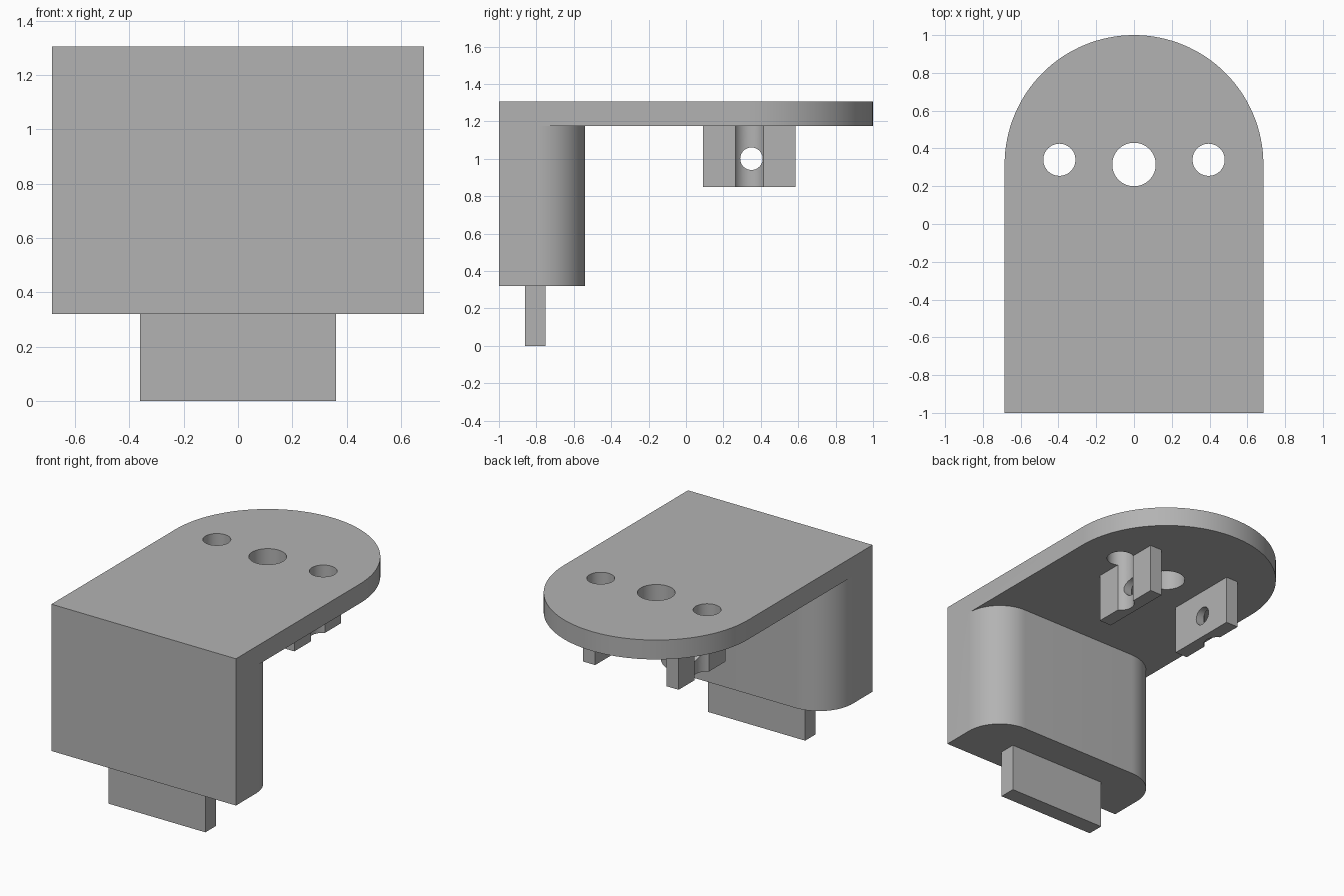
import bpy
import bmesh
from math import pi, cos, sin, radians
from mathutils import Matrix

if "Cube" in bpy.data.objects:
    bpy.data.objects.remove(bpy.data.objects["Cube"], do_unlink=True)

GREY = (0.45, 0.45, 0.45, 1.0)
grey = bpy.data.materials.new("plain grey")
grey.use_nodes = True
grey.diffuse_color = GREY
grey.node_tree.nodes["Principled BSDF"].inputs["Base Color"].default_value = GREY

HALF_W = 0.685                    # half width of plate and leg
PLATE_Z, TOP_Z, LEG_Z = 1.175, 1.305, 0.32


def add_object(name, bm):
    bmesh.ops.recalc_face_normals(bm, faces=bm.faces)
    mesh = bpy.data.meshes.new(name)
    bm.to_mesh(mesh)
    bm.free()
    mesh.materials.append(grey)
    obj = bpy.data.objects.new(name, mesh)
    bpy.context.collection.objects.link(obj)
    return obj


def prism(name, outline, z0, z1):
    """Extrude a plan outline from z0 up to z1."""
    bm = bmesh.new()
    face = bm.faces.new([bm.verts.new((x, y, z0)) for x, y in outline])
    top = bmesh.ops.extrude_face_region(bm, geom=[face])["geom"]
    verts = [v for v in top if isinstance(v, bmesh.types.BMVert)]
    bmesh.ops.translate(bm, verts=verts, vec=(0, 0, z1 - z0))
    return add_object(name, bm)


def box(name, x0, x1, y0, y1, z0, z1):
    return prism(name, [(x0, y0), (x1, y0), (x1, y1), (x0, y1)], z0, z1)


def arc(cx, cy, r, start, end, steps):
    angles = [start + (end - start) * i / steps for i in range(steps + 1)]
    return [(cx + r * cos(a), cy + r * sin(a)) for a in angles]


def rod(center, r, depth, axis="Z"):
    bm = bmesh.new()
    turn = Matrix.Rotation(pi / 2, 4, "Y") if axis == "X" else Matrix()
    bmesh.ops.create_cone(bm, cap_ends=True, segments=64, radius1=r, radius2=r,
                          depth=depth, matrix=Matrix.Translation(center) @ turn)
    obj = add_object("hole_cutter", bm)
    obj.hide_render = True
    return obj


def combine(target, tool, operation):
    """Apply a boolean and discard the tool object."""
    mod = target.modifiers.new(operation, "BOOLEAN")
    mod.operation, mod.solver, mod.object = operation, "EXACT", tool
    bpy.context.view_layer.objects.active = target
    bpy.ops.object.modifier_apply(modifier=mod.name)
    bpy.data.objects.remove(tool, do_unlink=True)


# Top plate with a half-round back end
plate = prism("top_plate_and_leg",
              [(-HALF_W, -1), (HALF_W, -1)] + arc(0, 0.315, HALF_W, 0, pi, 64),
              PLATE_Z, TOP_Z)

# Front leg with rounded inner corners, merged into the plate
R = 0.25
leg = prism("leg",
            [(-HALF_W, -1), (HALF_W, -1)]
            + arc(HALF_W - R, -0.54 - R, R, 0, pi / 2, 20)
            + arc(R - HALF_W, -0.54 - R, R, pi / 2, pi, 20),
            LEG_Z, PLATE_Z + 0.05)
combine(plate, leg, "UNION")

# Centre hole
combine(plate, rod((0, 0.315, TOP_Z), 0.115, 1), "DIFFERENCE")

# Lugs below the plate, each grooved by its plate hole and cross-drilled
parts = [plate]
for side, s in (("left", 1), ("right", -1)):
    xs = sorted((s * 0.265, s * 0.355))
    lug = box(side + "_lug", *xs, 0.09, 0.585, 0.85, PLATE_Z)
    for part in (plate, lug):
        combine(part, rod((s * 0.395, 0.34, 1.05), 0.085, 1), "DIFFERENCE")
    combine(lug, rod((s * 0.31, 0.35, 1.0), 0.06, 0.4, "X"), "DIFFERENCE")
    parts.append(lug)

# Tongue under the leg
parts.append(box("bottom_tongue", -0.36, 0.36, -0.86, -0.75, 0, LEG_Z))

# Smooth the curved walls, keep the edges crisp
bpy.ops.object.select_all(action="DESELECT")
for part in parts:
    part.select_set(True)
bpy.context.view_layer.objects.active = plate
bpy.ops.object.shade_smooth_by_angle(angle=radians(30))
